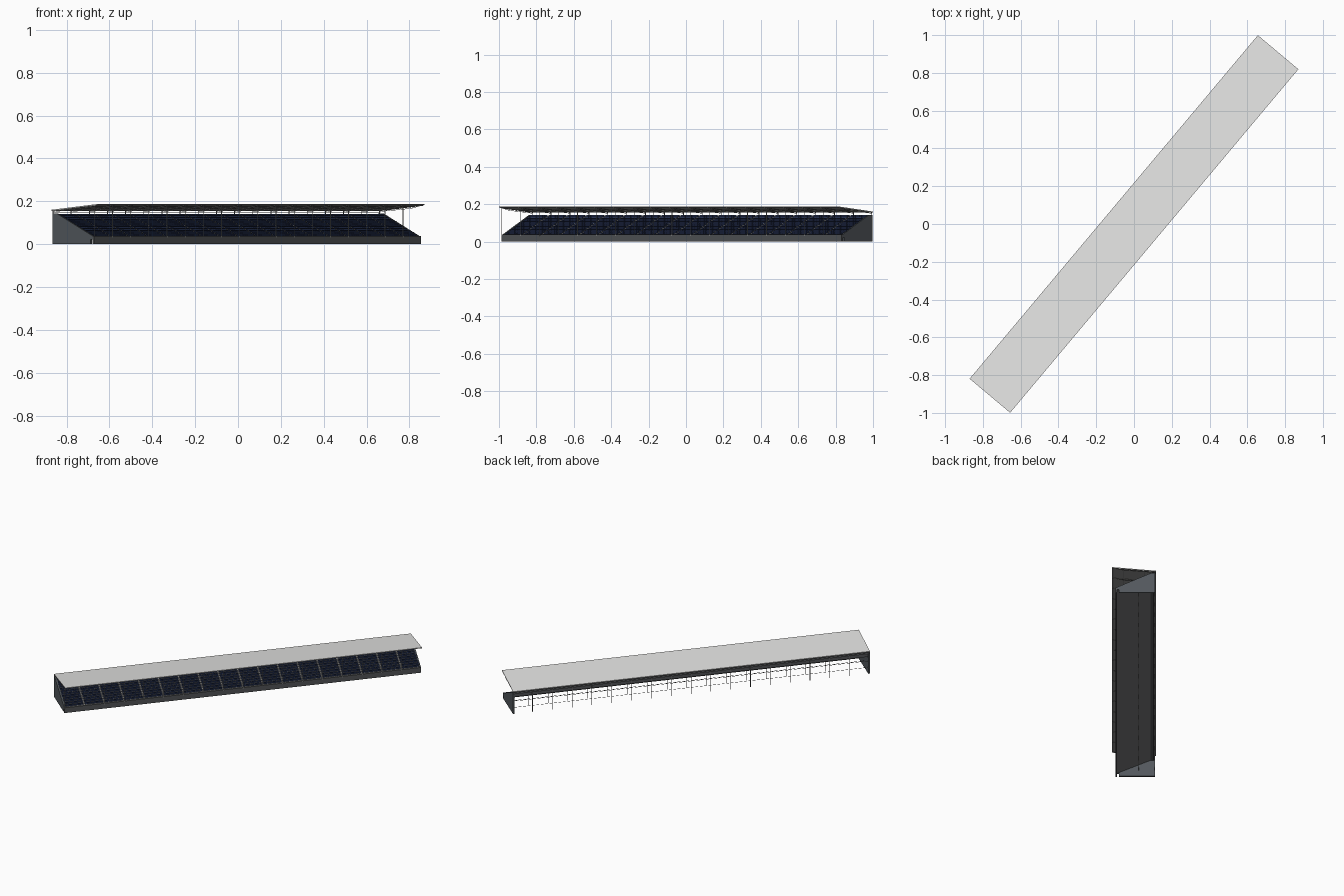
import bpy, bmesh, math
from mathutils import Matrix, Vector

if "Cube" in bpy.data.objects:
    bpy.data.objects.remove(bpy.data.objects["Cube"])

TURN = Matrix.Rotation(math.radians(50), 4, 'Z')
HALF = 1.187           # half length of the stand
BAYS = 18
BAY = 2 * HALF / BAYS
ROWS = 12
FRONT, REAR = -0.108, 0.107    # raked seating, across
LOW, HIGH = 0.035, 0.138       # raked seating, heights


def material(name, r, g, b):
    m = bpy.data.materials.new(name)
    m.use_nodes = True
    m.diffuse_color = (r, g, b, 1)
    shader = next(n for n in m.node_tree.nodes if n.type == 'BSDF_PRINCIPLED')
    shader.inputs["Base Color"].default_value = (r, g, b, 1)
    return m


ROOF = material("light_grey_roofing", 0.77, 0.77, 0.76)
LINING = material("mid_grey_lining", 0.3, 0.3, 0.29)
STEEL = material("steel_grey", 0.17, 0.17, 0.17)
POST = material("grey_post_paint", 0.36, 0.37, 0.37)
CONCRETE = material("grey_concrete", 0.15, 0.153, 0.157)
BASE = material("dark_base_grey", 0.085, 0.09, 0.095)
WALL = material("blue_grey_wall", 0.085, 0.097, 0.108)
NAVY = material("navy_seat", 0.022, 0.036, 0.1)
AISLE = material("aisle_grey", 0.42, 0.42, 0.42)


def finish(bm, name, mat):
    bmesh.ops.recalc_face_normals(bm, faces=bm.faces)
    bm.transform(TURN)
    mesh = bpy.data.meshes.new(name)
    bm.to_mesh(mesh)
    bm.free()
    mesh.materials.append(mat)
    ob = bpy.data.objects.new(name, mesh)
    bpy.context.collection.objects.link(ob)


def box(bm, x0, x1, y0, y1, z0, z1):
    size = Matrix.Diagonal((x1 - x0, y1 - y0, z1 - z0, 1))
    place = Matrix.Translation(((x0 + x1) / 2, (y0 + y1) / 2, (z0 + z1) / 2))
    bmesh.ops.create_cube(bm, size=1, matrix=place @ size)


def bar(bm, a, b, w):
    a, b = Vector(a), Vector(b)
    d = b - a
    spin = d.to_track_quat('Z', 'Y').to_matrix().to_4x4()
    m = Matrix.Translation((a + b) / 2) @ spin @ Matrix.Diagonal((w, w, d.length, 1))
    bmesh.ops.create_cube(bm, size=1, matrix=m)


def prism(bm, profile, x0, x1):
    """Extrude a (y, z) outline along the length."""
    f = bm.faces.new([bm.verts.new((x0, y, z)) for y, z in profile])
    ext = bmesh.ops.extrude_face_region(bm, geom=[f])["geom"]
    moved = [v for v in ext if isinstance(v, bmesh.types.BMVert)]
    bmesh.ops.translate(bm, verts=moved, vec=(x1 - x0, 0, 0))


def roof_z(y):
    return 0.174 - 0.095 * y


def chord_z(y):
    return 0.162 - 0.08 * y


step_d = (REAR - FRONT) / ROWS
step_h = (HIGH - LOW) / ROWS
bay_starts = [-HALF + BAY * i for i in range(BAYS)]

# Stepped terrace with a sloping underside
outline = []
for i in range(ROWS):
    y, z = FRONT + i * step_d, LOW + i * step_h
    outline += [(y, z), (y + step_d, z)]
outline += [(REAR, HIGH), (REAR, HIGH - 0.02), (FRONT, LOW - 0.013)]
bm = bmesh.new()
prism(bm, outline, -HALF + 0.01, HALF - 0.01)
finish(bm, "terrace", CONCRETE)

# Front wall and rear walkway
bm = bmesh.new()
box(bm, -HALF, HALF, -0.12, FRONT, 0, 0.037)
finish(bm, "front_wall", BASE)
bm = bmesh.new()
box(bm, -HALF + 0.01, HALF - 0.01, REAR, 0.13, 0.118, 0.14)
finish(bm, "rear_walkway", BASE)

# End walls, stopping just short of the front wall
for side, label in ((-1, "right"), (1, "left")):
    bm = bmesh.new()
    prism(bm, [(-0.098, 0), (0.135, 0), (0.135, 0.142), (REAR, 0.142),
               (FRONT, LOW + 0.004), (FRONT, 0.022), (-0.098, 0.022)],
          side * HALF, side * (HALF - 0.01))
    finish(bm, label + "_end_wall", WALL)

# Seats, one pan and back each, grouped into bays
bm = bmesh.new()
aisle = 0.012
count = 8
pitch = (BAY - aisle) / count
for start in bay_starts:
    for r in range(ROWS):
        y, z = FRONT + r * step_d, LOW + r * step_h
        for s in range(count):
            x = start + aisle + s * pitch
            w = pitch * 0.9
            box(bm, x, x + w, y + 0.003, y + 0.015, z + 0.003, z + 0.006)
            box(bm, x, x + w, y + 0.013, y + 0.0155, z + 0.002, z + 0.012)
finish(bm, "seats", NAVY)

# Aisle treads between the bays
bm = bmesh.new()
for start in bay_starts[1:]:
    for r in range(ROWS):
        y, z = FRONT + r * step_d, LOW + r * step_h
        box(bm, start + 0.002, start + aisle - 0.002, y, y + step_d, z, z + 0.002)
finish(bm, "aisle_steps", AISLE)

# Roof sheet with a darker lining
for name, mat, drop, depth in (("roof", ROOF, 0, 0.003), ("roof_lining", LINING, 0.003, 0.002)):
    bm = bmesh.new()
    top = [(y, roof_z(y) - drop) for y in (-0.14, 0.14)]
    prism(bm, top + [(y, z - depth) for y, z in reversed(top)], -HALF, HALF)
    finish(bm, name, mat)

# Roof trusses and purlins
bm = bmesh.new()
for x in bay_starts + [HALF]:
    x = max(-HALF + 0.004, min(HALF - 0.004, x))
    bar(bm, (x, -0.135, roof_z(-0.135) - 0.006), (x, 0.135, roof_z(0.135) - 0.006), 0.003)
    bar(bm, (x, -0.12, roof_z(-0.12) - 0.006), (x, -0.06, chord_z(-0.06)), 0.002)
    bar(bm, (x, -0.06, chord_z(-0.06)), (x, 0.13, chord_z(0.13)), 0.002)
    for y in (-0.06, 0, 0.06):
        bar(bm, (x, y, chord_z(y)), (x, y, roof_z(y) - 0.005), 0.002)
for y in (-0.13, -0.065, 0, 0.065, 0.13):
    bar(bm, (-HALF, y, roof_z(y) - 0.006), (HALF, y, roof_z(y) - 0.006), 0.002)
finish(bm, "roof_trusses", STEEL)

# Front posts carrying the roof edge
bm = bmesh.new()
for x in bay_starts:
    bar(bm, (x + 0.002, -0.119, 0.03), (x + 0.002, -0.119, roof_z(-0.119) - 0.004), 0.0025)
finish(bm, "front_posts", POST)

# Rear posts, inner props and horizontal rails under the terrace
bm = bmesh.new()
for x in bay_starts + [HALF - 0.004]:
    x += 0.002
    bar(bm, (x, 0.133, 0), (x, 0.133, roof_z(0.133) - 0.004), 0.003)
    bar(bm, (x, 0.03, 0), (x, 0.03, 0.085), 0.0025)
for y, z in ((0.133, 0.045), (0.133, 0.09), (0.03, 0.045), (0.13, 0.147)):
    bar(bm, (-HALF, y, z), (HALF, y, z), 0.0015)
finish(bm, "rear_frame", STEEL)
